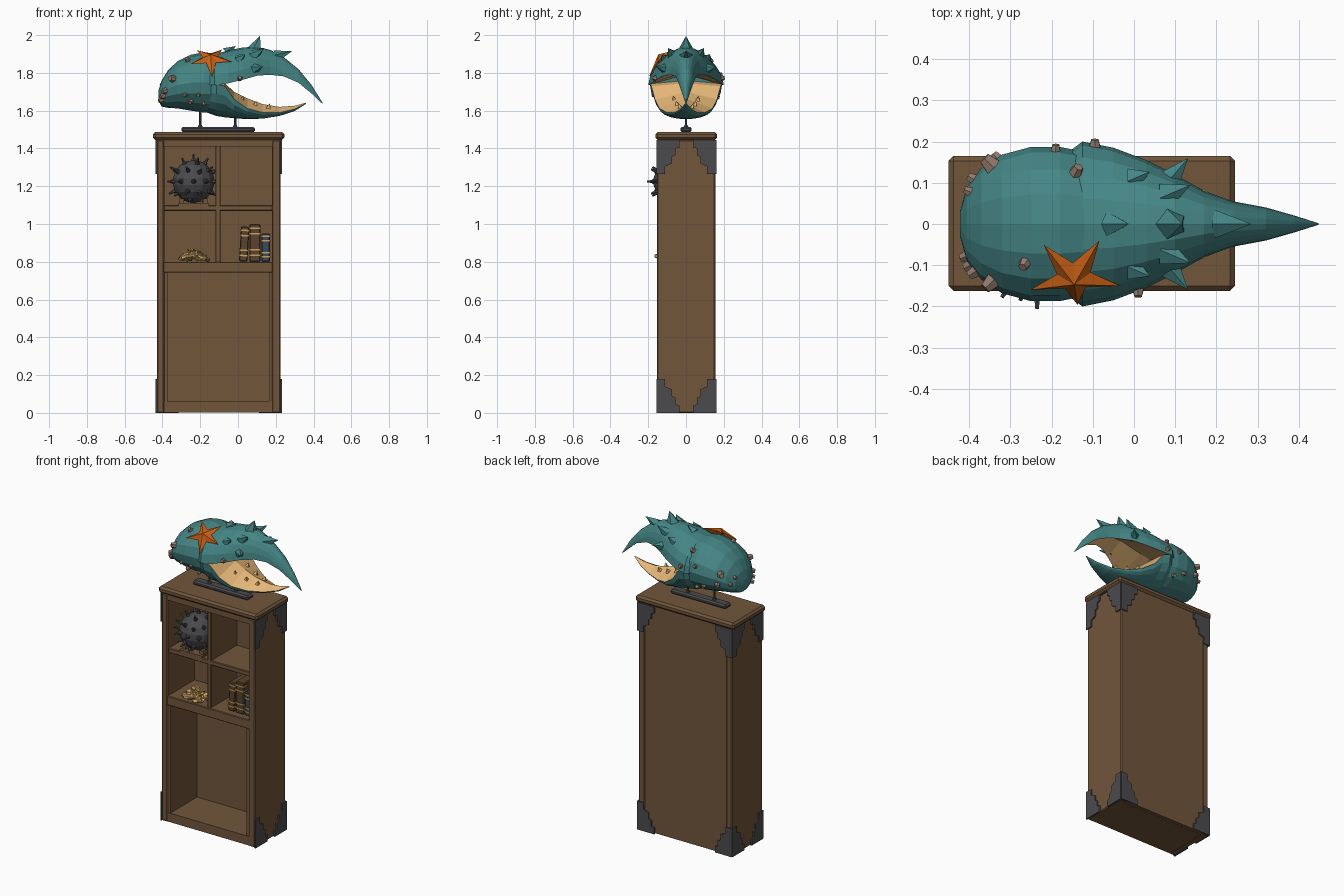
import bpy, bmesh, math, random
from mathutils import Matrix, Vector

if "Cube" in bpy.data.objects:
    bpy.data.objects.remove(bpy.data.objects["Cube"])
random.seed(4)


def mat(name, r, g, b):
    m = bpy.data.materials.new(name)
    m.diffuse_color = (r, g, b, 1)
    m.use_nodes = True
    m.node_tree.nodes["Principled BSDF"].inputs["Base Color"].default_value = m.diffuse_color
    return m


WOOD = mat("brown wood", .165, .092, .044)
IRON = mat("dark iron", .07, .07, .077)
TEAL = mat("teal shell", .06, .235, .235)
TAN = mat("pale tan", .80, .48, .19)
ORANGE = mat("orange", .60, .12, .008)
BARN = mat("grey brown", .29, .20, .155)
GOLD = mat("gold", .60, .36, .10)
LEATHER = mat("dark leather", .10, .055, .028)
NAVY = mat("dull navy", .045, .065, .10)


def finish(bm, name, *mats):
    bmesh.ops.recalc_face_normals(bm, faces=bm.faces)
    me = bpy.data.meshes.new(name)
    bm.to_mesh(me)
    bm.free()
    for m in mats:
        me.materials.append(m)
    o = bpy.data.objects.new(name, me)
    bpy.context.collection.objects.link(o)
    return o


def add_box(bm, x0, x1, y0, y1, z0, z1):
    m = Matrix.Translation(((x0+x1)/2, (y0+y1)/2, (z0+z1)/2)) @ Matrix.Diagonal((x1-x0, y1-y0, z1-z0, 1))
    bmesh.ops.create_cube(bm, size=1, matrix=m)


def box(name, m, *b, bevel=0):
    bm = bmesh.new()
    add_box(bm, *b)
    if bevel:
        bmesh.ops.bevel(bm, geom=bm.edges[:], offset=bevel, segments=1, affect='EDGES')
    return finish(bm, name, m)


def add_cone(bm, p, d, r1, r2, h, n=6):
    """Cone starting at p and pointing along d."""
    d = Vector(d).normalized()
    m = Matrix.Translation(Vector(p) + d*h/2) @ d.to_track_quat('Z', 'Y').to_matrix().to_4x4()
    bmesh.ops.create_cone(bm, cap_ends=True, segments=n, radius1=r1, radius2=r2, depth=h, matrix=m)


def loft(name, rings, mats, rule=lambda j: 0):
    bm = bmesh.new()
    vs = [[bm.verts.new(p) for p in r] for r in rings]
    n = len(rings[0])
    for a, b in zip(vs, vs[1:]):
        for j in range(n):
            k = (j+1) % n
            bm.faces.new((a[j], a[k], b[k], b[j])).material_index = rule(j)
    bm.faces.new(vs[0])
    bm.faces.new(vs[-1])
    return finish(bm, name, *mats)


# cabinet carcass
X0, X1, Y0, Y1 = -.43, .225, -.153, .155
box("left_side", WOOD, X0, -.39, Y0, Y1, 0, 1.445, bevel=.006)
box("right_side", WOOD, .18, X1, Y0, Y1, 0, 1.445, bevel=.006)
box("back_panel", WOOD, X0+.006, X1-.006, .12, Y1-.003, .004, 1.445)
box("cabinet_top", WOOD, -.45, .245, -.162, .165, 1.445, 1.487, bevel=.012)
box("top_rail", WOOD, -.395, .185, Y0+.003, .13, 1.41, 1.45)
box("bottom_rail", WOOD, -.395, .185, Y0+.003, .13, 0.003, .06)
box("middle_shelf", WOOD, -.395, .185, Y0+.003, .13, .742, .80, bevel=.004)
box("upper_shelf", WOOD, -.395, .185, Y0+.015, .13, 1.07, 1.10, bevel=.004)
box("divider", WOOD, -.12, -.092, Y0+.015, .13, .79, 1.42, bevel=.004)
for s, x in (("left", -.392), ("right", .163)):
    box(s + "_lower_trim", WOOD, x, x+.02, Y0+.008, .13, .05, .75)

# stepped iron corner plates on the sides and the back
STEPS = [(0, 0), (.12, 0), (.12, .04), (.10, .045), (.10, .08), (.08, .09), (.08, .125), (.045, .14), (.045, .18), (0, .18)]


def plate(name, place, thick):
    bm = bmesh.new()
    f = bm.faces.new([bm.verts.new(place(u, v)) for u, v in STEPS])
    r = bmesh.ops.extrude_face_region(bm, geom=[f])
    bmesh.ops.translate(bm, vec=thick, verts=[v for v in r["geom"] if isinstance(v, bmesh.types.BMVert)])
    finish(bm, name, IRON)


for low in (True, False):
    z = (lambda v: v) if low else (lambda v: 1.445 - v)
    h = "bottom" if low else "top"
    for sx, x in ((-1, X0), (1, X1)):
        side = "left" if sx < 0 else "right"
        for sy, y in ((-1, Y0), (1, Y1)):
            plate(f"{h}_{side}_plate_{'front' if sy < 0 else 'back'}",
                  lambda u, v: (x-sx*.001, y-sy*(u-.002), z(v)), (sx*.009, 0, 0))
        plate(f"{h}_{side}_rear_plate", lambda u, v: (x-sx*(u-.006), Y1-.001, z(v)), (0, .008, 0))

# spiked iron ball on a wooden cradle
C = Vector((-.235, -.06, 1.225))
bm = bmesh.new()
bmesh.ops.create_uvsphere(bm, u_segments=14, v_segments=9, radius=.113, matrix=Matrix.Translation(C))
ico = bmesh.new()
bmesh.ops.create_icosphere(ico, subdivisions=2, radius=1)
for v in ico.verts:
    add_cone(bm, C + v.co*.105, v.co, .014, .011, .016)
    add_cone(bm, C + v.co*.118, v.co, .008, .005, .028)
ico.free()
finish(bm, "spiked_ball", IRON)
bm = bmesh.new()
add_box(bm, -.315, -.155, -.14, .03, 1.095, 1.112)
for x in (-.31, -.185):
    add_box(bm, x, x+.025, -.12, .01, 1.105, 1.135)
finish(bm, "ball_cradle", WOOD)

# gold heap: coins and bars
bm = bmesh.new()
for i in range(60):
    a, r = random.uniform(0, 6.28), random.random()**.6
    p = (-.237+.075*r*math.cos(a), -.085+.07*r*math.sin(a), .803+.055*(1-r)+random.uniform(0, .012))
    add_cone(bm, p, (random.uniform(-.8, .8), random.uniform(-.8, .8), 1), .017, .017, .006, 8)
finish(bm, "coin_heap", GOLD)
bm = bmesh.new()
for p, d in (((-.30, -.12, .82), (1, .1, .35)), ((-.17, -.13, .815), (-1, .3, .4)), ((-.27, -.16, .83), (.8, .6, .1))):
    add_cone(bm, p, d, .011, .008, .09)
finish(bm, "heap_rods", TAN)

# books with gold bands
for i, (x0, x1, h, m, lean) in enumerate(((.005, .05, .185, LEATHER, .06), (.06, .118, .20, LEATHER, 0), (.124, .17, .15, NAVY, 0))):
    parts = [box(f"book_{i}", m, x0, x1, -.11, .03, .80, .80+h, bevel=.005)]
    for t in (.15, .3, .72, .87):
        parts.append(box(f"book_{i}_band", GOLD, x0-.002, x1+.002, -.114, -.08, .80+h*t, .808+h*t))
    if lean:
        piv = Vector((x1, 0, .80))
        for o in parts:
            o.data.transform(Matrix.Translation(piv) @ Matrix.Rotation(lean, 4, 'Y') @ Matrix.Translation(-piv))

# display stand
box("stand_base", IRON, -.30, .09, -.03, .03, 1.486, 1.514, bevel=.009)
bm = bmesh.new()
for x in (-.2, -.015):
    add_cone(bm, (x, 0, 1.505), (0, 0, 1), .016, .008, .02, 8)
    add_cone(bm, (x, 0, 1.51), (0, 0, 1), .006, .006, .10, 8)
finish(bm, "stand_posts", IRON)

# claw palm: (x, centre z, half width, half height)
PALM = [(-.422, 1.68, .03, .025), (-.405, 1.69, .09, .068), (-.37, 1.715, .135, .10), (-.32, 1.737, .168, .125),
        (-.25, 1.748, .187, .148), (-.18, 1.75, .187, .16), (-.12, 1.745, .175, .155)]


def palm_point(x, a):
    for p, q in zip(PALM, PALM[1:]):
        if p[0] <= x <= q[0]:
            t = (x-p[0])/(q[0]-p[0])
            c, w, h = (p[i]+(q[i]-p[i])*t for i in (1, 2, 3))
            return Vector((x, w*math.cos(a), c+h*math.sin(a)))


N = 16
loft("claw_palm", [[(x, w*math.cos(j*2*math.pi/N), c+h*math.sin(j*2*math.pi/N)) for j in range(N)]
                   for x, c, w, h in PALM], [TEAL])

# upper finger: (x, half width, edge z, top z)
UP = [(-.165, .17, 1.735, 1.88), (-.125, .20, 1.735, 1.898), (-.05, .185, 1.745, 1.92), (.03, .155, 1.765, 1.935),
      (.10, .12, 1.785, 1.938), (.17, .08, 1.79, 1.922), (.24, .055, 1.782, 1.885), (.32, .04, 1.748, 1.82),
      (.39, .02, 1.69, 1.735), (.447, .002, 1.636, 1.643)]
K = 10
loft("upper_finger", [[(x, w*math.cos(j*math.pi/K), zb+(zt-zb)*math.sin(j*math.pi/K)) for j in range(K+1)]
                      + [(x, 0, zb+.35*(zt-zb))] for x, w, zb, zt in UP], [TEAL, TAN], lambda j: int(j >= K))

# lower finger: (x, half width, bottom z, edge z, ridge z)
LOW = [(-.165, .165, 1.59, 1.745, 1.76), (-.115, .192, 1.572, 1.742, 1.76), (-.07, .183, 1.565, 1.73, 1.745),
       (-.02, .165, 1.56, 1.66, 1.70), (.05, .14, 1.555, 1.612, 1.665), (.13, .10, 1.558, 1.59, 1.635),
       (.22, .06, 1.572, 1.59, 1.62), (.30, .03, 1.598, 1.609, 1.626), (.36, .002, 1.636, 1.639, 1.642)]
loft("lower_finger", [[(x, w*math.cos(j*math.pi/K), ze-(ze-zb)*math.sin(j*math.pi/K)) for j in range(K+1)]
                      + [(x, 0, zr)] for x, w, zb, ze, zr in LOW], [TEAL, TAN], lambda j: int(j >= K))
bm = bmesh.new()
for x, y, z in ((.02, .06, 1.65), (.09, .045, 1.625), (.16, .03, 1.61)):
    for s in (-1, 1):
        add_cone(bm, (x, s*y, z), (.3, s*.3, 1), .018, 0, .03, 4)
finish(bm, "finger_teeth", TAN)

# shell spikes, mirrored
bm = bmesh.new()
for p, d, r, h in (((-.06, 0, 1.905), (.9, 0, .7), .032, .06), ((.09, 0, 1.92), (.35, 0, 1), .042, .08),
                   ((.20, 0, 1.885), (1, 0, .35), .036, .09)):
    add_cone(bm, p, d, r, 0, h, 5)
for p, d, r, h in (((.08, .07, 1.89), (.7, .3, .5), .034, .075), ((.08, .10, 1.82), (.6, .7, .15), .034, .08),
                   ((.0, .11, 1.87), (.7, .3, .5), .03, .05)):
    for s in (-1, 1):
        add_cone(bm, (p[0], s*p[1], p[2]), (d[0], s*d[1], d[2]), r, 0, h, 5)
finish(bm, "shell_spikes", TEAL)

# barnacles: (x along palm, angle in degrees, radius)
bm = bmesh.new()
for x, a, r in ((-.345, 20, .024), (-.19, 15, .014), (-.14, 45, .018), (-.40, 35, .014), (-.405, 210, .017),
                (-.395, 195, .018), (-.345, 158, .022), (-.265, 122, .016), (-.28, 205, .014), (-.21, 205, .014),
                (-.25, 222, .016), (-.18, 225, .014), (-.385, 180, .018), (-.24, -30, .016), (-.33, -15, .018),
                (-.18, -40, .016), (-.39, 0, .015)):
    p = palm_point(x, math.radians(a))
    add_cone(bm, p - (p - Vector((-.2, 0, 1.74))).normalized()*.006, p - Vector((-.2, 0, 1.74)), r, r*.65, r*1.3)
for y, x in ((.195, -.095), (-.165, .01)):
    add_cone(bm, (x, y*.95, 1.77), (0, y, .05), .016, .01, .02)
finish(bm, "barnacles", BARN)

# starfish draped over the shell
bm = bmesh.new()
ring = []
for i in range(10):
    a, r = math.radians(58 + 36*i), (.043 if i % 2 else .115)
    x, y = r*math.cos(a), r*math.sin(a)
    ring.append(bm.verts.new((x, y, .008 - y*y/.40)))
for z in (.034, -.02):
    c = bm.verts.new((0, 0, z))
    for i in range(10):
        bm.faces.new((c, ring[i], ring[(i+1) % 10]))
bm.transform(Matrix.Translation((-.145, -.125, 1.872)) @ Matrix.Rotation(.707, 4, 'X'))
finish(bm, "starfish", ORANGE)
